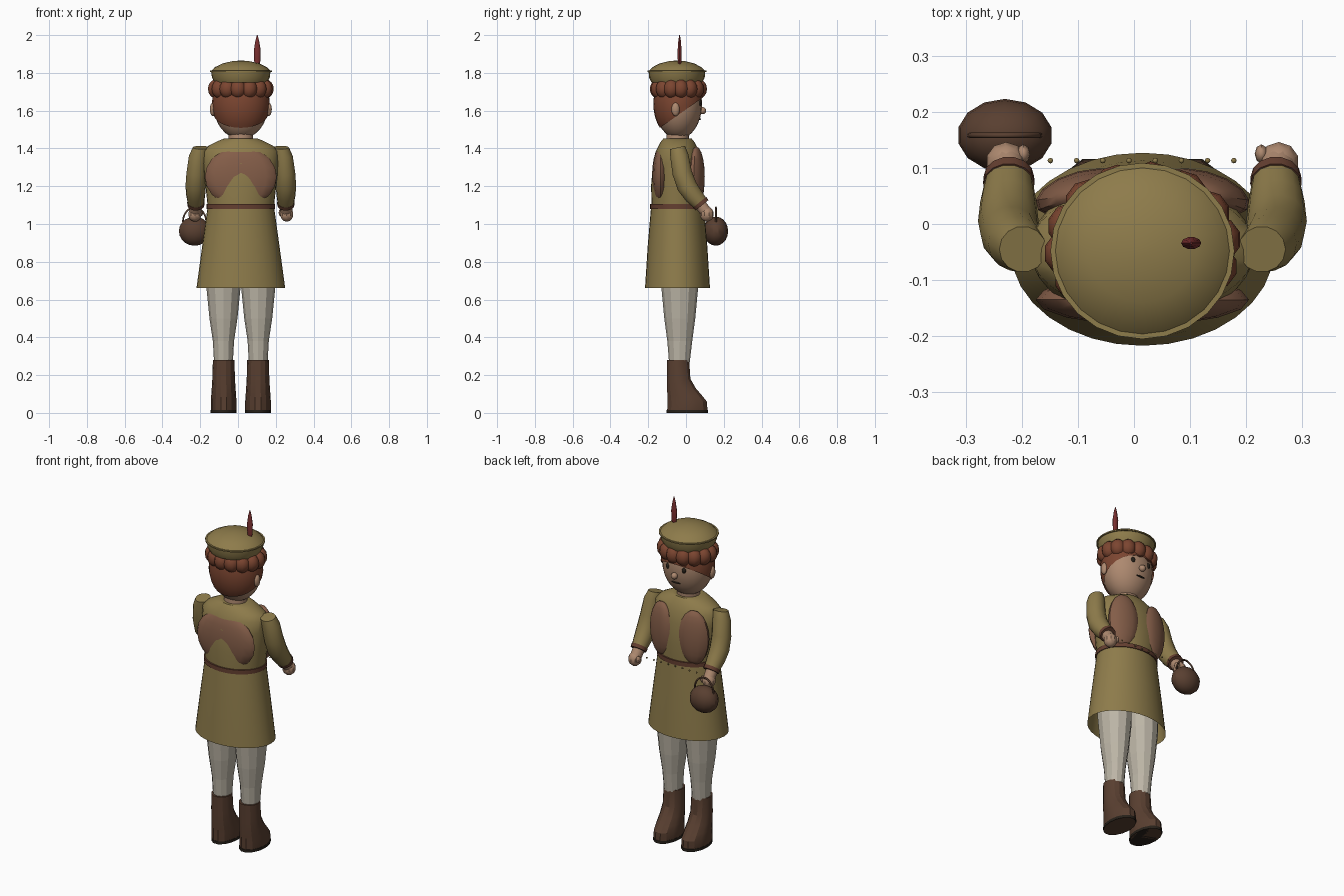
import bpy, bmesh, math
from mathutils import Vector, Matrix

if "Cube" in bpy.data.objects:
    bpy.data.objects.remove(bpy.data.objects["Cube"])

CX, CY = 0.015, -0.045          # body axis
COLORS = dict(olive=(.27, .20, .07), suede=(.23, .11, .065), hair=(.20, .06, .03),
              skin=(.42, .25, .16), leather=(.10, .05, .03), cloth=(.50, .46, .38),
              red=(.20, .03, .03), dark=(.02, .015, .01), belt=(.13, .05, .03))
MATS = {}
for key, c in COLORS.items():
    MATS[key] = bpy.data.materials.new(key)
    MATS[key].diffuse_color = (*c, 1)


def finish(name, bm, mat, angle=40):
    bmesh.ops.recalc_face_normals(bm, faces=bm.faces)
    me = bpy.data.meshes.new(name)
    bm.to_mesh(me)
    bm.free()
    ob = bpy.data.objects.new(name, me)
    bpy.context.collection.objects.link(ob)
    me.materials.append(MATS[mat])
    if angle:
        bpy.ops.object.select_all(action='DESELECT')
        ob.select_set(True)
        bpy.context.view_layer.objects.active = ob
        bpy.ops.object.shade_smooth_by_angle(angle=math.radians(angle))
    return ob


def skin_rings(name, rings, mat, caps=True, angle=40):
    bm = bmesh.new()
    loops = [[bm.verts.new(p) for p in r] for r in rings]
    n = len(loops[0])
    for a, b in zip(loops, loops[1:]):
        for i in range(n):
            bm.faces.new((a[i], a[(i + 1) % n], b[(i + 1) % n], b[i]))
    if caps:
        bm.faces.new(loops[0])
        bm.faces.new(loops[-1])
    return finish(name, bm, mat, angle)


def loft(name, sections, mat, n=32, caps=True, angle=40):
    """sections: (z, centre x, centre y, radius x, radius y)"""
    rings = [[(cx + rx * math.cos(t), cy + ry * math.sin(t), z)
              for t in [2 * math.pi * i / n for i in range(n)]]
             for z, cx, cy, rx, ry in sections]
    return skin_rings(name, rings, mat, caps, angle)


def tube(name, path, mat, n=14):
    """path: (x, y, z, radius) running in a y-z plane"""
    rings = []
    for k, (x, y, z, r) in enumerate(path):
        a, b = path[max(k - 1, 0)], path[min(k + 1, len(path) - 1)]
        d = Vector((0, b[1] - a[1], b[2] - a[2])).normalized()
        side = Vector((1, 0, 0))
        up = d.cross(side)
        rings.append([Vector((x, y, z)) + r * (math.cos(t) * side + math.sin(t) * up)
                      for t in [2 * math.pi * i / n for i in range(n)]])
    return skin_rings(name, rings, mat)


def ball(name, loc, size, mat, seg=16, rings=10, yaw=0, cut=None, angle=40):
    bm = bmesh.new()
    m = Matrix.Translation(loc) @ Matrix.Rotation(yaw, 4, 'Z') @ Matrix.Diagonal((*size, 1))
    bmesh.ops.create_uvsphere(bm, u_segments=seg, v_segments=rings, radius=1, matrix=m)
    if cut:
        bmesh.ops.bisect_plane(bm, geom=bm.verts[:] + bm.edges[:] + bm.faces[:],
                               plane_co=cut[0], plane_no=cut[1], clear_inner=True)
    return finish(name, bm, mat, angle)


# tunic: open skirt, torso and belt
loft("skirt", [(.66, CX, CY, .235, .172), (.88, CX, CY, .205, .158),
               (1.09, CX, CY, .176, .140)], "olive", caps=False)
loft("torso", [(1.08, CX, CY, .174, .136), (1.2, CX, CY, .187, .14), (1.32, CX, CY, .2, .13),
               (1.385, CX, CY, .2, .115), (1.415, CX, CY, .17, .1), (1.44, CX, CY, .12, .086),
               (1.452, CX, CY, .09, .075)], "olive")
loft("belt", [(1.08, CX, CY, .182, .146), (1.105, CX, CY, .182, .146)], "belt")
for i in range(8):
    ball("belt_bead", (-.149 + i * .0467, .113, 1.08), (.005,) * 3, "olive", 8, 6)

# suede panels: one on the back, two on the chest
ball("back_panel", (CX, -.135, 1.25), (.19, .045, .16), "suede", 16, 10)

# mirrored limbs
for s in (-1, 1):
    ball("chest_panel", (CX + s * .105, .055, 1.25), (.088, .04, .16), "suede", 14, 10, -s * .25)
    x = CX + s * .092
    loft("leg", [(.27, x, -.035, .05, .055), (.38, x, -.033, .056, .066),
                 (.5, x, -.033, .074, .082), (.66, x, -.033, .09, .097),
                 (.93, x + s * .005, -.04, .097, .105)], "cloth", 12, angle=0)
    xb = CX + s * .091
    loft("boot", [(0, xb, .007, .066, .109), (.02, xb, .007, .068, .109),
                  (.06, xb, .006, .068, .107), (.09, xb, -.006, .066, .095),
                  (.13, xb, -.024, .063, .078), (.18, xb, -.038, .06, .063),
                  (.28, xb, -.042, .057, .06)], "leather", 14, angle=25)
    loft("boot_sole", [(0, xb, .007, .069, .112), (.016, xb, .007, .069, .112)], "dark", 14)
    # sleeve, cuff, wrist and hand
    a = CX + s * .235
    tube("sleeve", [(a - s * .022, -.045, 1.405, .042), (a - s * .01, -.035, 1.36, .05),
                    (a, -.02, 1.27, .053), (a + s * .004, .005, 1.2, .054),
                    (a + s * .004, .04, 1.15, .05), (a + s * .003, .08, 1.105, .042)], "olive")
    tube("cuff", [(a + s * .003, .072, 1.115, .046), (a + s * .003, .085, 1.099, .045)], "belt")
    tube("wrist", [(a + s * .004, .07, 1.11, .033), (a + s * .006, .105, 1.065, .032)], "skin", 10)
    ball("hand", (a + s * .008, .11, 1.052), (.037, .037, .04), "skin", 10, 7, angle=30)
    ball("thumb", (a - s * .023, .125, 1.06), (.012, .017, .02), "skin", 8, 6)

# head and face
HC = Vector((CX, -.04, 1.635))
loft("neck", [(1.43, CX, -.045, .065, .06), (1.52, CX, -.04, .065, .06)], "skin", 16)
ball("head", HC, (.146, .125, .185), "skin", 24, 16)
ball("hair_cap", HC, (.153, .133, .188), "hair", 24, 16,
     cut=((CX, -.165, 1.49), (0, -.18, .255)))
ball("nose", (CX, .088, 1.6), (.019, .019, .019), "skin", 12, 8)
for s in (-1, 1):
    ball("ear", (CX + s * .148, -.055, 1.607), (.016, .022, .036), "skin", 12, 8)
    ball("eye", (CX + s * .052, .073, 1.64), (.013, .01, .016), "dark", 10, 8)
    ball("eyebrow", (CX + s * .052, .074, 1.672), (.02, .006, .005), "hair", 8, 6)
ball("mouth", (CX, .072, 1.555), (.03, .008, .004), "dark", 10, 6)

# ring of curls under the hat
for i in range(14):
    t = 2 * math.pi * (i + .25) / 14
    ball("curl", (CX + .133 * math.cos(t), -.04 + .11 * math.sin(t), 1.715),
         (.044, .042, .05), "hair", 10, 8)

# hat with band and domed crown, and its feather
hy = -.048
loft("hat_band", [(1.75, CX, hy, .14, .135), (1.775, CX, hy, .153, .147),
                  (1.805, CX, hy, .157, .15)], "olive", 24)
loft("hat_rim", [(1.805, CX, hy, .164, .157), (1.812, CX, hy, .164, .157)], "olive", 24)
loft("hat_crown", [(1.81, CX, hy, .157, .15), (1.83, CX, hy, .138, .13),
                   (1.85, CX, hy, .097, .092), (1.862, CX, hy, .045, .043),
                   (1.865, CX, hy, .01, .01)], "olive", 24)
fx, fy = .102, -.034
loft("feather", [(1.82, fx, fy, .006, .004), (1.86, fx, fy, .016, .01), (1.92, fx, fy, .018, .011),
                 (1.97, fx, fy, .01, .007), (2.0, fx, fy, .002, .002)], "red", 10)

# pouch with a hoop handle hanging from the left hand
ball("pouch", (-.23, .158, .962), (.085, .065, .077), "leather", 14, 10, angle=30)
cu = bpy.data.curves.new("pouch_handle", 'CURVE')
cu.dimensions = '3D'
cu.bevel_depth = .005
cu.bevel_resolution = 1
sp = cu.splines.new('POLY')
sp.points.add(12)
for i, p in enumerate(sp.points):
    t = math.pi * i / 12
    p.co = (-.23 + .062 * math.cos(t), .158, 1.01 + .078 * math.sin(t), 1)
handle = bpy.data.objects.new("pouch_handle", cu)
cu.materials.append(MATS["leather"])
bpy.context.collection.objects.link(handle)

for m in bpy.data.materials:
    if m.users and not m.is_grease_pencil:
        m.use_nodes = True
        m.node_tree.nodes["Principled BSDF"].inputs["Base Color"].default_value = m.diffuse_color
